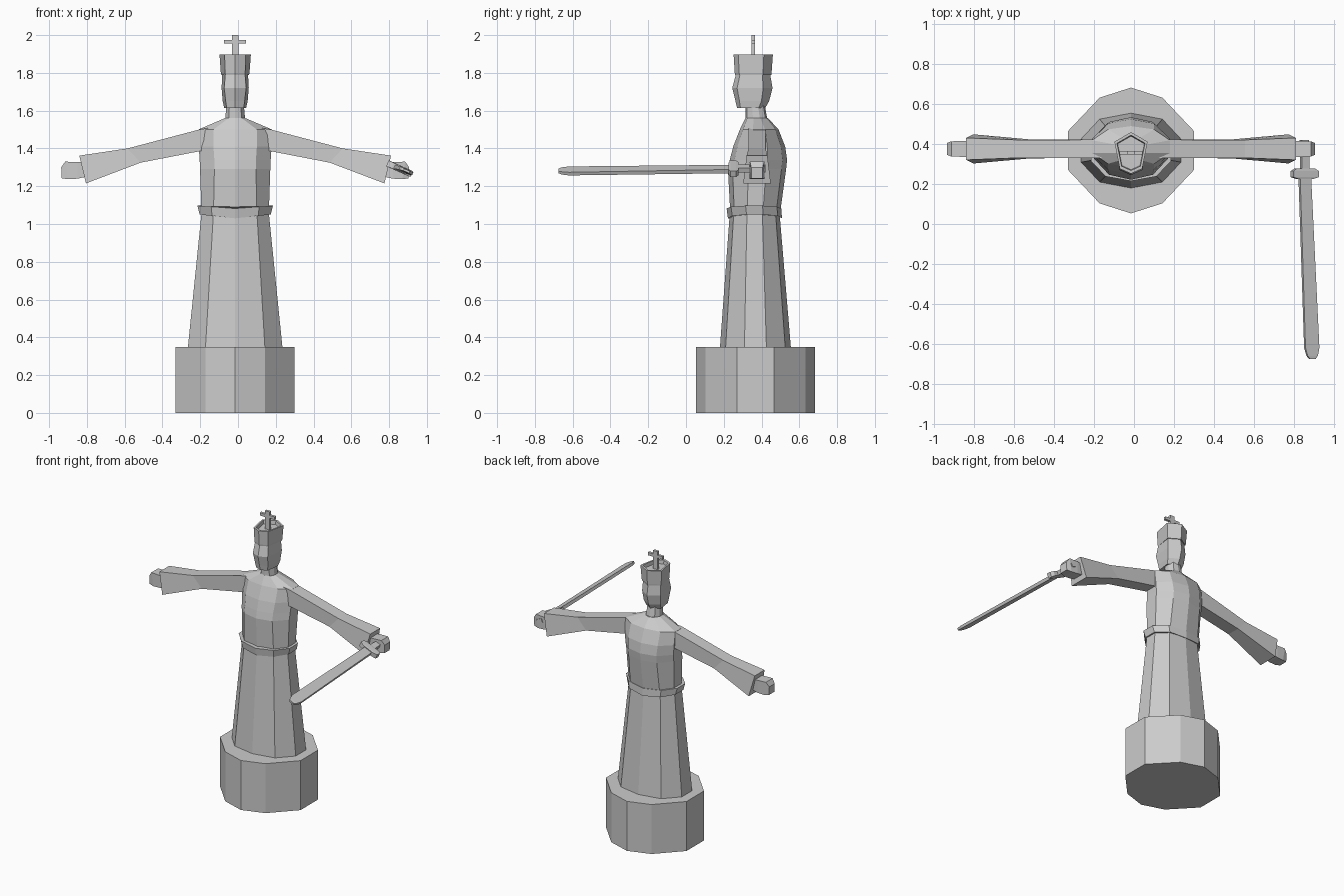
import bpy, bmesh
from mathutils import Vector, Matrix
import math

CX = -0.015   # vertical axis of the figure
stone = bpy.data.materials.new("grey_stone")
stone.diffuse_color = (0.6, 0.6, 0.6, 1)


def loft(name, rings):
    """Skin a list of equal-length point rings and cap both ends."""
    bm = bmesh.new()
    loops = [[bm.verts.new(p) for p in r] for r in rings]
    n = len(loops[0])
    for a, b in zip(loops, loops[1:]):
        for i in range(n):
            j = (i + 1) % n
            bm.faces.new((a[i], a[j], b[j], b[i]))
    bm.faces.new(loops[0][::-1])
    bm.faces.new(loops[-1])
    bmesh.ops.recalc_face_normals(bm, faces=bm.faces)
    me = bpy.data.meshes.new(name)
    bm.to_mesh(me)
    bm.free()
    me.materials.append(stone)
    ob = bpy.data.objects.new(name, me)
    bpy.context.collection.objects.link(ob)
    return ob


def ten(z, hx, kx, yf, yb, sag=0.0):
    """Ten-sided ring: half width, half width of front facets, front and back y."""
    m, d = (yf + yb) / 2, (yb - yf) / 2
    half = [(0, -1), (kx, -.84), (hx, -.31), (hx, .31), (kx, .84)]
    pts = half + [(-x, -y) for x, y in half]
    return [(CX + x, m + y * d, z + sag * abs(x) / hx) for x, y in pts]


def six(z, w, wf, yf, yb):
    """Six-sided head ring, narrower at the front."""
    a, b = yf + .12 * (yb - yf), yf + .77 * (yb - yf)
    return [(CX, yf, z), (CX + wf, a, z), (CX + w, b, z),
            (CX, yb, z), (CX - w, b, z), (CX - wf, a, z)]


def box(name, x0, x1, y0, y1, z0, z1):
    return loft(name, [[(x0, y0, z), (x1, y0, z), (x1, y1, z), (x0, y1, z)] for z in (z0, z1)])


# Plinth and robe
loft("plinth", [ten(0, .315, .157, .053, .683), ten(.35, .315, .157, .053, .683)])
loft("skirt", [ten(.35, .25, .157, .18, .555), ten(1.06, .178, .115, .232, .495)])
loft("belt", [ten(1.03, .188, .122, .222, .508, .02), ten(1.082, .2, .127, .215, .505, .015)])
loft("torso", [ten(1.05, .178, .115, .235, .497), ten(1.29, .186, .11, .222, .53),
               ten(1.34, .188, .11, .232, .535), ten(1.41, .193, .115, .25, .525),
               ten(1.5, .195, .115, .285, .49), ten(1.56, .055, .035, .315, .435)])

# Neck, head and crown
loft("neck", [ten(1.53, .055, .035, .315, .435), ten(1.64, .045, .03, .315, .415)])
loft("head", [six(1.615, .058, .045, .27, .42), six(1.65, .066, .05, .262, .44),
              six(1.72, .072, .058, .245, .458), six(1.795, .068, .052, .265, .445)])
loft("crown", [six(1.79, .073, .052, .26, .452), six(1.8, .076, .053, .258, .453),
               six(1.897, .083, .056, .252, .46), six(1.897, .07, .047, .268, .445),
               six(1.872, .067, .045, .272, .44)])
box("cross_post", CX - .018, CX + .018, .348, .366, 1.87, 2.0)
box("cross_bar", CX - .058, CX + .058, .348, .366, 1.955, 1.975)

# Sleeves and hands: stations of (top x, top z, bottom x, bottom z, top half y, bottom half y)
Y = .376
sleeve = [(.1, 1.515, .1, 1.4, .045, .045), (.19, 1.5, .19, 1.385, .046, .046),
          (.57, 1.4, .5, 1.325, .045, .047), (.825, 1.362, .79, 1.215, .055, .073)]
hand = [(.77, 1.325, .765, 1.255, .035, .035), (.835, 1.328, .835, 1.24, .04, .04),
        (.9, 1.33, .885, 1.237, .038, .038), (.921, 1.3, .918, 1.242, .03, .03)]


def limb(name, stations, s):
    loft(name, [[(CX + s * tx, Y - ty, tz), (CX + s * tx, Y + ty, tz),
                 (CX + s * bx, Y + by, bz), (CX + s * bx, Y - by, bz)]
                for tx, tz, bx, bz, ty, by in stations])


for side, s in (("left", 1), ("right", -1)):
    limb(side + "_sleeve", sleeve, s)
    limb(side + "_hand", hand, s)

# Sword, pointing forward and rolled about its length
roll = Matrix.Rotation(math.radians(24), 3, 'Y')


def bar(name, stations):
    """Stations of (centre x, y, z, half width, half thickness)."""
    loft(name, [[Vector((x, y, z)) + roll @ Vector((w * i, 0, t * j))
                 for i, j in ((-1, -1), (1, -1), (1, 1), (-1, 1))]
                for x, y, z, w, t in stations])


bar("sword_grip", [(.853, .42, 1.293, .02, .014), (.855, .26, 1.293, .02, .014)])
bar("sword_guard", [(.855, .278, 1.293, .05, .015), (.855, .265, 1.293, .07, .017),
                    (.855, .235, 1.293, .07, .017), (.855, .225, 1.293, .04, .015)])
bar("sword_blade", [(.855, .24, 1.291, .03, .011), (.89, -.62, 1.281, .038, .009),
                    (.892, -.66, 1.281, .028, .008), (.893, -.675, 1.281, .016, .006)])
